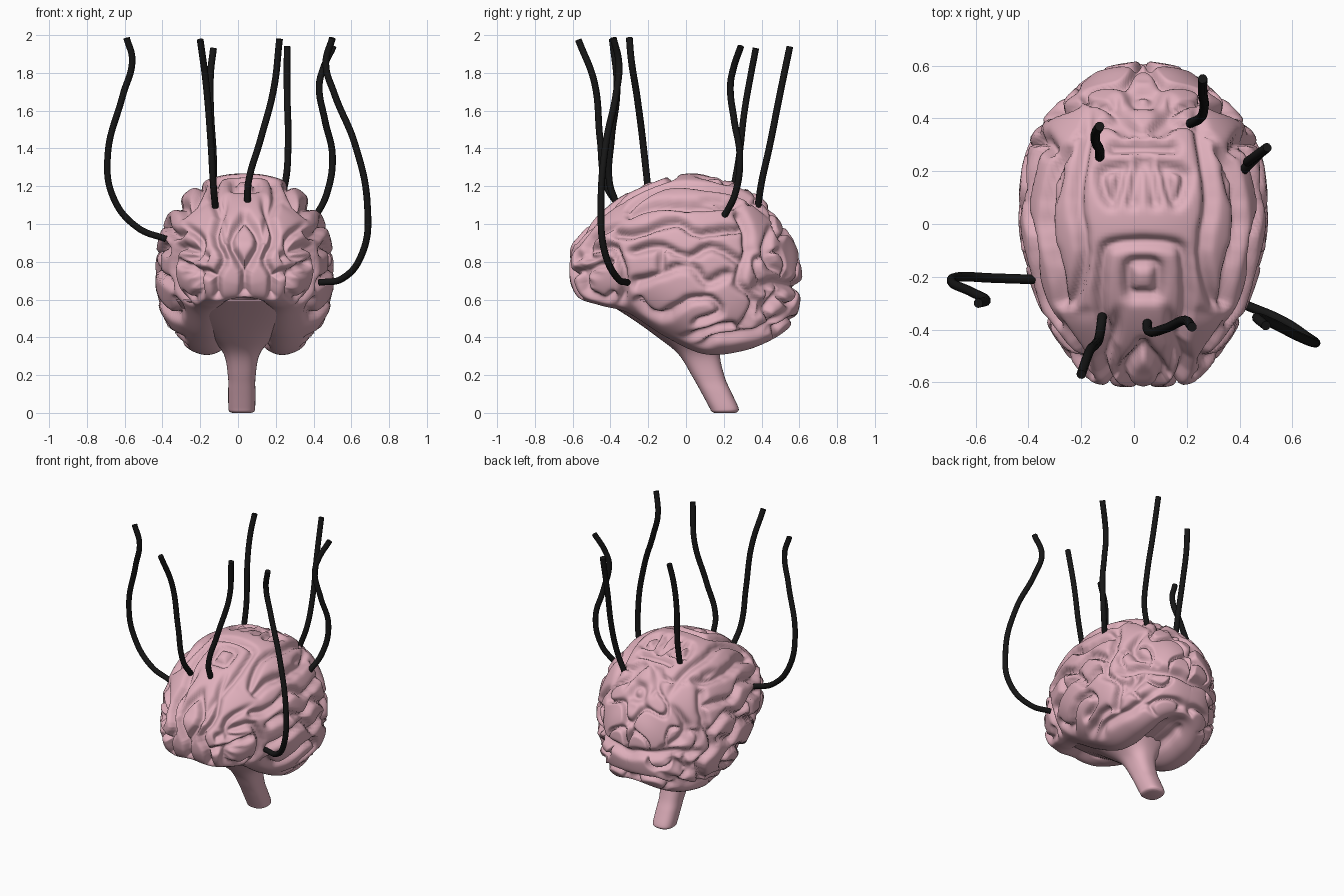
import bpy, bmesh, math, random
from mathutils import Vector, noise

if "Cube" in bpy.data.objects:
    bpy.data.objects.remove(bpy.data.objects["Cube"])

random.seed(11)
X0 = 0.035  # symmetry plane of the brain


def material(name, color):
    m = bpy.data.materials.new(name)
    m.diffuse_color = color
    m.use_nodes = True
    m.node_tree.nodes["Principled BSDF"].inputs["Base Color"].default_value = m.diffuse_color
    return m


PINK = material("pink_tissue", (0.74, 0.43, 0.50, 1))
BLACK = material("black_rubber", (0.008, 0.008, 0.008, 1))


def spline(rows, t):
    """Catmull-Rom through rows, t in 0..1"""
    f = t * (len(rows) - 1)
    i = min(int(f), len(rows) - 2)
    f -= i
    a, b, c, d = (rows[max(0, min(len(rows) - 1, i + k))] for k in (-1, 0, 1, 2))
    return [0.5 * (2*q + (r-p)*f + (2*p-5*q+4*r-s)*f*f + (3*q-p-3*r+s)*f**3)
            for p, q, r, s in zip(a, b, c, d)]


def loft(name, rings, mat):
    bm = bmesh.new()
    vs = [[bm.verts.new(p) for p in ring] for ring in rings]
    n = len(vs[0])
    for a, b in zip(vs, vs[1:]):
        for i in range(n):
            bm.faces.new((a[i], a[(i+1) % n], b[(i+1) % n], b[i]))
    bm.faces.new(vs[0])
    bm.faces.new(vs[-1])
    bmesh.ops.recalc_face_normals(bm, faces=bm.faces)
    for f in bm.faces:
        f.smooth = True
    me = bpy.data.meshes.new(name)
    bm.to_mesh(me)
    bm.free()
    ob = bpy.data.objects.new(name, me)
    bpy.context.collection.objects.link(ob)
    me.materials.append(mat)
    return ob


# brain envelope, front to back: y, half width, bottom z, top z
ENVELOPE = [(-.610, .005, .77, .78), (-.60, .16, .68, .875), (-.555, .235, .585, .935),
            (-.45, .315, .54, 1.05), (-.3, .39, .50, 1.16), (-.1, .452, .375, 1.24),
            (.1, .462, .285, 1.255), (.3, .43, .30, 1.195), (.45, .325, .35, 1.075),
            (.53, .23, .42, .96), (.585, .14, .54, .86), (.61, .005, .71, .72)]
# fold lines seen from the side (y, z), the top (|x|, y) and the front (|x|, z)
SIDE = [[(-.40, .80), (-.53, .76), (-.53, .65), (-.45, .60), (-.40, .63)],
        [(-.60, .80), (-.50, .87), (-.38, .88), (-.33, .74), (-.35, .58)],
        [(-.27, .86), (-.14, .88), (.02, .81), (.15, .87), (.30, .80)],
        [(-.27, .68), (-.13, .73), (.03, .77), (.12, .69), (.24, .74)],
        [(-.25, .60), (-.14, .50), (.0, .60), (.13, .61), (.18, .53), (.06, .48)],
        [(-.1, .40), (.05, .41), (.26, .46)], [(-.14, .88), (-.13, .73)],
        [(-.38, .95), (-.22, .96), (-.05, 1.02), (.10, .93), (.28, .98)],
        [(.28, 1.06), (.34, .86), (.28, .70), (.37, .60), (.30, .44)],
        [(.44, .97), (.42, .81), (.52, .70), (.44, .56)],
        [(.02, .35), (.23, .40), (.44, .45), (.58, .60)],
        [(-.3, 1.05), (-.1, 1.11), (.1, 1.08), (.28, 1.12)]]
TOP = [[(.09, -.56), (.16, -.33), (.15, -.12), (.11, -.075), (0, -.07)],
       [(0, -.15), (.05, -.16), (.05, -.26), (0, -.27)],
       [(.20, .50), (.22, .3), (.25, .1), (.22, -.1), (.27, -.3)],
       [(.35, .42), (.32, .2), (.37, 0), (.33, -.2)],
       [(.01, .24), (.04, .08)], [(.07, .22), (.16, .19), (.12, .08), (.07, .22)],
       [(0, .29), (.11, .29)], [(.05, .35), (.10, .40), (.09, .50), (0, .53)]]
FRONT = [[(0, 1.04), (.07, .92), (.03, .80), (0, .73), (.0, .56)],
         [(.09, 1.16), (.15, .95), (.11, .82), (.15, .72), (.14, .60)],
         [(.15, .72), (.24, .75), (.36, .72)],
         [(.32, 1.0), (.23, .92), (.26, .83), (.36, .82)],
         [(.24, .74), (.27, .64), (.24, .57)], [(.20, 1.12), (.30, 1.05)]]


def smooth(lines):
    return [[spline(l, i / (3*(len(l)-1))) for i in range(3*(len(l)-1) + 1)] for l in lines]


SIDE, TOP, FRONT = smooth(SIDE), smooth(TOP), smooth(FRONT)


def seg_dist(px, py, a, b):
    dx, dy = b[0]-a[0], b[1]-a[1]
    t = max(0, min(1, ((px-a[0])*dx + (py-a[1])*dy) / (dx*dx + dy*dy)))
    return math.hypot(px-a[0]-t*dx, py-a[1]-t*dy)


def fold(lines, px, py):
    d = min(seg_dist(px, py, a, b) for l in lines for a, b in zip(l, l[1:]))
    return math.exp(-(d / .021)**2)


def ramp(v, lo, hi):
    t = max(0, min(1, (v-lo)/(hi-lo)))
    return t*t*(3-2*t)


# wave bundle whose zero lines make the maze of folds on the back
WAVES = []
for _ in range(30):
    k = Vector([random.gauss(0, 1) for _ in range(3)]).normalized() * (2*math.pi/.21)
    WAVES.append((k, random.uniform(0, 6.28)))


def maze(p):
    f = sum(math.cos(k.dot(p) + ph) for k, ph in WAVES) / math.sqrt(15)
    return math.exp(-(f / .33)**2)


def brain():
    rings = []
    N, M = 160, 210
    for j in range(N + 1):
        y, hw, zb, zt = spline(ENVELOPE, j / N)
        hw = max(hw, .003)
        zc = zb + (zt - zb) * .47
        ring = []
        for i in range(M):
            a = 2*math.pi*i/M
            c, s = math.cos(a), math.sin(a)
            e = 2/2.25 if s > 0 else 2/2.5
            x = math.copysign(abs(c)**e, c) * hw
            z = zc + (abs(s)**e * (zt-zc) if s > 0 else -abs(s)**e * (zc-zb))
            if s < 0:  # hollow under the middle, between the lower lobes
                z += .14 * math.exp(-(x/.13)**2) * -s * ramp(hw, .15, .4)
            ring.append((X0 + x, y, z))
        rings.append(ring)
    ob = loft("brain", rings, PINK)
    verts = ob.data.vertices
    normals = [v.normal.copy() for v in verts]
    for v, n in zip(verts, normals):
        p = Vector((abs(v.co.x - X0), v.co.y, v.co.z))
        w = noise.noise_vector(p * 5) * .025 + noise.noise_vector(p * 11) * .010
        q = p + w
        g = 0
        ws, wt, wf = ramp(abs(n.x), .45, .72), ramp(n.z, .5, .75), ramp(-n.y, .45, .7)
        wb = ramp(n.y, .45, .65) * ramp(p.z, .35, .45)
        if ws > 0:
            g = max(g, ws * fold(SIDE, q.y, q.z))
        if wt > 0:
            g = max(g, wt * .75 * fold(TOP, p.x + w.x*.3, p.y + w.y*.3))
        if wf > 0:
            g = max(g, wf * .9 * fold(FRONT, p.x + w.x*.4, p.z + w.z*.4))
        if wb > 0:  # maze plus the cleft above the hind lobe
            g = max(g, wb * .8 * maze(p), wb * math.exp(-((q.z - .675) / .028)**2))
        v.co += n * (.010 - .055 * g)


brain()

# brain stem, flaring into the underside: y, z, half width, half depth
STEM = [(-.03, .60, .37, .42), (.0, .50, .29, .29), (.03, .40, .17, .18),
        (.07, .31, .095, .11), (.12, .19, .073, .085), (.16, .11, .072, .08),
        (.20, .03, .071, .077), (.205, .008, .066, .070), (.205, 0, .05, .055)]
rings = []
for j in range(49):
    y, z, rx, ry = spline(STEM, j / 48)
    rings.append([(.02 + rx * math.copysign(abs(math.cos(a))**.8, math.cos(a)),
                   y + ry * math.copysign(abs(math.sin(a))**.8, math.sin(a)), max(z, 0))
                  for a in (2*math.pi*i/48 for i in range(48))])
loft("brain_stem", rings, PINK)

# cables, from the brain up to the loose end
CABLES = {
    "left": [(-.38, -.21, .92), (-.53, -.205, .98), (-.66, -.20, 1.14), (-.69, -.22, 1.36),
             (-.61, -.26, 1.68), (-.56, -.29, 1.87), (-.59, -.30, 1.985)],
    "front_left": [(-.12, -.35, 1.09), (-.13, -.42, 1.20), (-.145, -.455, 1.45),
                   (-.17, -.485, 1.75), (-.20, -.57, 1.975)],
    "back_left": [(-.13, .25, 1.18), (-.13, .28, 1.35), (-.145, .31, 1.6),
                  (-.145, .345, 1.8), (-.13, .37, 1.93)],
    "front_middle": [(.05, -.37, 1.11), (.055, -.405, 1.22), (.12, -.395, 1.45),
                     (.19, -.365, 1.72), (.22, -.39, 1.98)],
    "back_right": [(.21, .38, 1.09), (.25, .40, 1.22), (.265, .44, 1.4),
                   (.26, .50, 1.7), (.26, .55, 1.94)],
    "right": [(.40, .19, 1.02), (.47, .26, 1.16), (.50, .285, 1.36), (.46, .255, 1.55),
              (.43, .235, 1.73), (.45, .25, 1.82), (.505, .29, 1.94)],
    "front_right": [(.43, -.31, .69), (.55, -.36, .71), (.66, -.43, .85), (.685, -.45, 1.1),
                    (.62, -.425, 1.42), (.51, -.37, 1.69), (.465, -.355, 1.85), (.50, -.385, 1.985)],
}
for name, pts in CABLES.items():
    cu = bpy.data.curves.new(name + "_cable", "CURVE")
    cu.dimensions = "3D"
    cu.bevel_depth = .018
    cu.bevel_resolution = 3
    cu.use_fill_caps = True
    sp = cu.splines.new("BEZIER")
    sp.resolution_u = 10
    sp.bezier_points.add(len(pts) - 1)
    for bp, p in zip(sp.bezier_points, pts):
        bp.co = p
        bp.handle_left_type = bp.handle_right_type = "AUTO"
    cu.materials.append(BLACK)
    bpy.context.collection.objects.link(bpy.data.objects.new(name + "_cable", cu))
